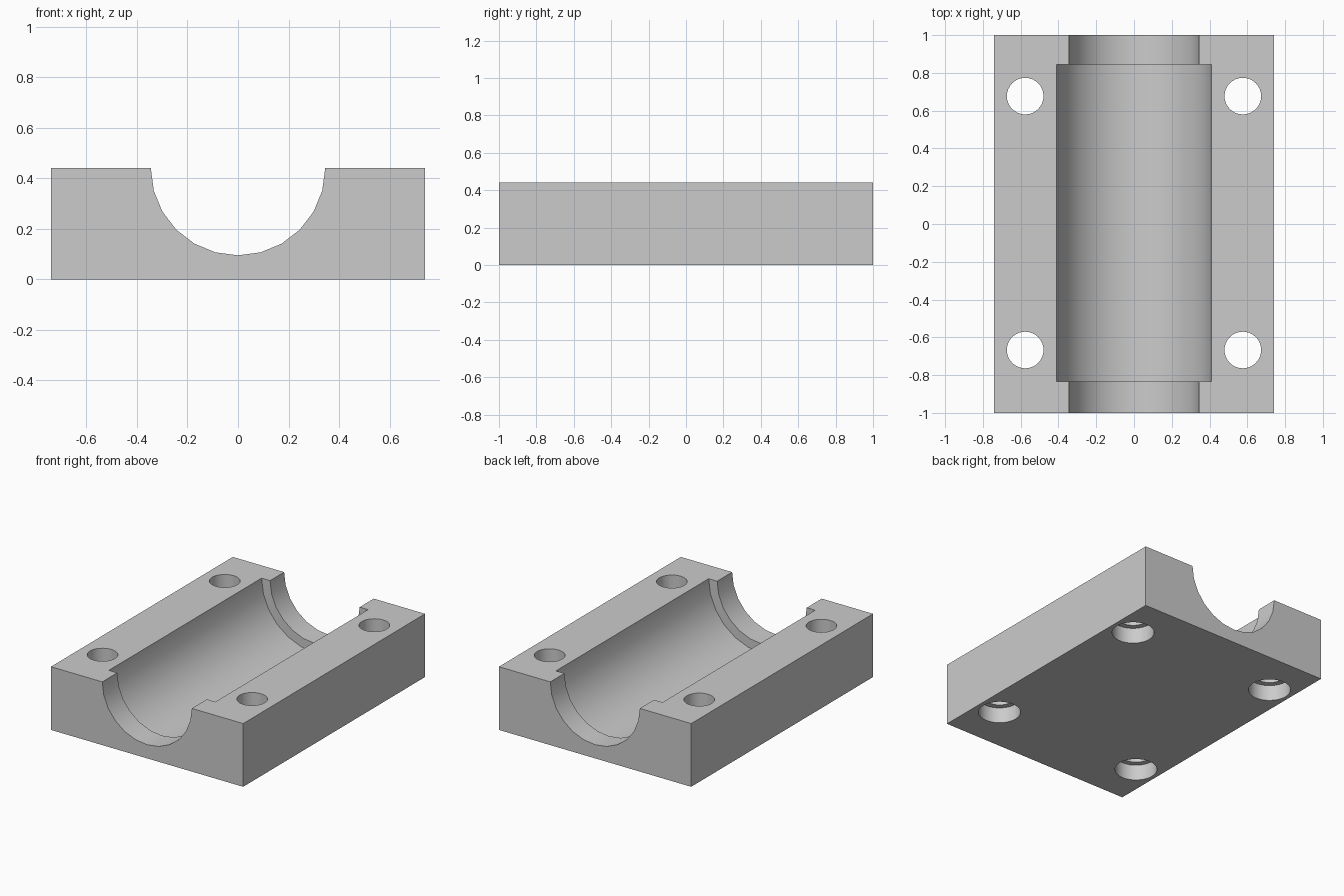
import bpy
from math import pi, radians

default = bpy.data.objects.get("Cube")
if default:
    bpy.data.objects.remove(default, do_unlink=True)

WIDTH, LENGTH, HEIGHT = 1.48, 2.0, 0.44
HOLE_X, HOLE_Y, HOLE_OFFSET = 0.576, 0.672, 0.005

grey = bpy.data.materials.new("light grey")
grey.use_nodes = True
grey.diffuse_color = (0.6, 0.6, 0.6, 1)
grey.node_tree.nodes["Principled BSDF"].inputs["Base Color"].default_value = (0.6, 0.6, 0.6, 1)

# Main block
bpy.ops.mesh.primitive_cube_add(size=1, location=(0, 0, HEIGHT / 2))
block = bpy.context.object
block.name = "bearing_block"
block.scale = (WIDTH, LENGTH, HEIGHT)
bpy.ops.object.transform_apply(location=True, rotation=False, scale=True)
block.data.materials.append(grey)


def cut(name, radius, depth, location, sides, along_y=False):
    """Subtract a cylinder from the block."""
    bpy.ops.mesh.primitive_cylinder_add(
        vertices=sides, radius=radius, depth=depth, location=location,
        rotation=(pi / 2 if along_y else 0, 0, 0))
    cutter = bpy.context.object
    cutter.name = name
    cutter.data.materials.append(grey)
    mod = block.modifiers.new(name, 'BOOLEAN')
    mod.operation = 'DIFFERENCE'
    mod.solver = 'EXACT'
    mod.object = cutter
    bpy.context.view_layer.objects.active = block
    bpy.ops.object.modifier_apply(modifier=name)
    bpy.data.objects.remove(cutter, do_unlink=True)


# Shaft channel and wider bearing pocket
cut("shaft_channel", 0.345, LENGTH + 0.2, (0, 0, HEIGHT), 24, True)
cut("bearing_pocket", 0.41, 1.68, (0, HOLE_OFFSET, HEIGHT), 24, True)

# Bolt holes with counterbores underneath
for sx in (-1, 1):
    for sy in (-1, 1):
        x, y = sx * HOLE_X, sy * HOLE_Y + HOLE_OFFSET
        cut("bolt_hole", 0.097, 1, (x, y, HEIGHT / 2), 32)
        cut("counterbore", 0.136, 0.22, (x, y, 0), 32)

# Smooth curved walls, keep sharp edges
bpy.ops.object.select_all(action='DESELECT')
block.select_set(True)
bpy.context.view_layer.objects.active = block
bpy.ops.object.shade_smooth_by_angle(angle=radians(30))
